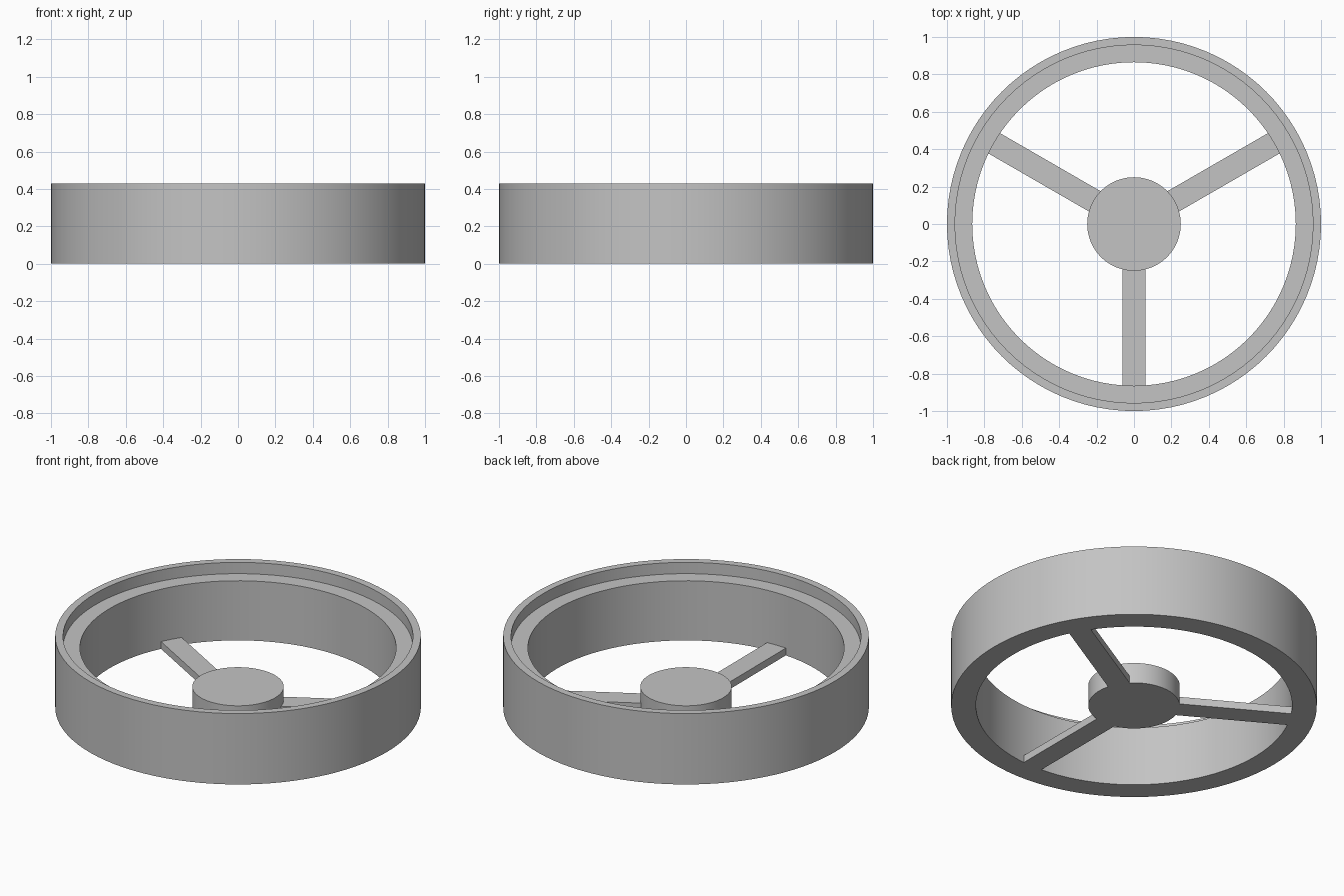
import bpy, bmesh
from math import pi, radians, cos, sin
from mathutils import Matrix

SEGMENTS = 96
HUB_RADIUS, HUB_HEIGHT = 0.25, 0.125
SPOKE_WIDTH, SPOKE_HEIGHT = 0.125, 0.044

cube = bpy.data.objects.get("Cube")
if cube:
    bpy.data.objects.remove(cube, do_unlink=True)

grey = bpy.data.materials.new("plain_grey")
grey.use_nodes = True
colour = (0.55, 0.55, 0.55, 1)
grey.diffuse_color = colour
grey.node_tree.nodes["Principled BSDF"].inputs["Base Color"].default_value = colour


def add_part(name, bm, smooth=False):
    bmesh.ops.recalc_face_normals(bm, faces=bm.faces[:])
    mesh = bpy.data.meshes.new(name)
    bm.to_mesh(mesh)
    bm.free()
    mesh.materials.append(grey)
    part = bpy.data.objects.new(name, mesh)
    bpy.context.collection.objects.link(part)
    if smooth:
        bpy.ops.object.select_all(action="DESELECT")
        part.select_set(True)
        bpy.context.view_layer.objects.active = part
        bpy.ops.object.shade_smooth_by_angle(angle=radians(30))
    return part


# Rim: a closed profile with a stepped inner ledge, turned around z
profile = [(0.865, 0), (1, 0), (1, 0.428), (0.957, 0.428), (0.957, 0.36), (0.865, 0.36)]
bm = bmesh.new()
rings = [[bm.verts.new((r * cos(2 * pi * i / SEGMENTS), r * sin(2 * pi * i / SEGMENTS), z))
          for i in range(SEGMENTS)] for r, z in profile]
for k, ring in enumerate(rings):
    following = rings[(k + 1) % len(rings)]
    for i in range(SEGMENTS):
        j = (i + 1) % SEGMENTS
        bm.faces.new((ring[i], ring[j], following[j], following[i]))
add_part("rim", bm, smooth=True)

# Hub: a solid disc in the centre
bm = bmesh.new()
bmesh.ops.create_cone(bm, cap_ends=True, segments=SEGMENTS, radius1=HUB_RADIUS,
                      radius2=HUB_RADIUS, depth=HUB_HEIGHT,
                      matrix=Matrix.Translation((0, 0, HUB_HEIGHT / 2)))
add_part("hub", bm, smooth=True)

# Spokes: three flat bars whose ends sit just inside the hub and rim
start, end = 0.24, 0.87
for name, angle in (("front_spoke", -90), ("back_left_spoke", 30), ("back_right_spoke", 150)):
    bm = bmesh.new()
    place = (Matrix.Rotation(radians(angle), 4, "Z")
             @ Matrix.Translation(((start + end) / 2, 0, SPOKE_HEIGHT / 2))
             @ Matrix.Diagonal((end - start, SPOKE_WIDTH, SPOKE_HEIGHT, 1)))
    bmesh.ops.create_cube(bm, size=1, matrix=place)
    add_part(name, bm)
